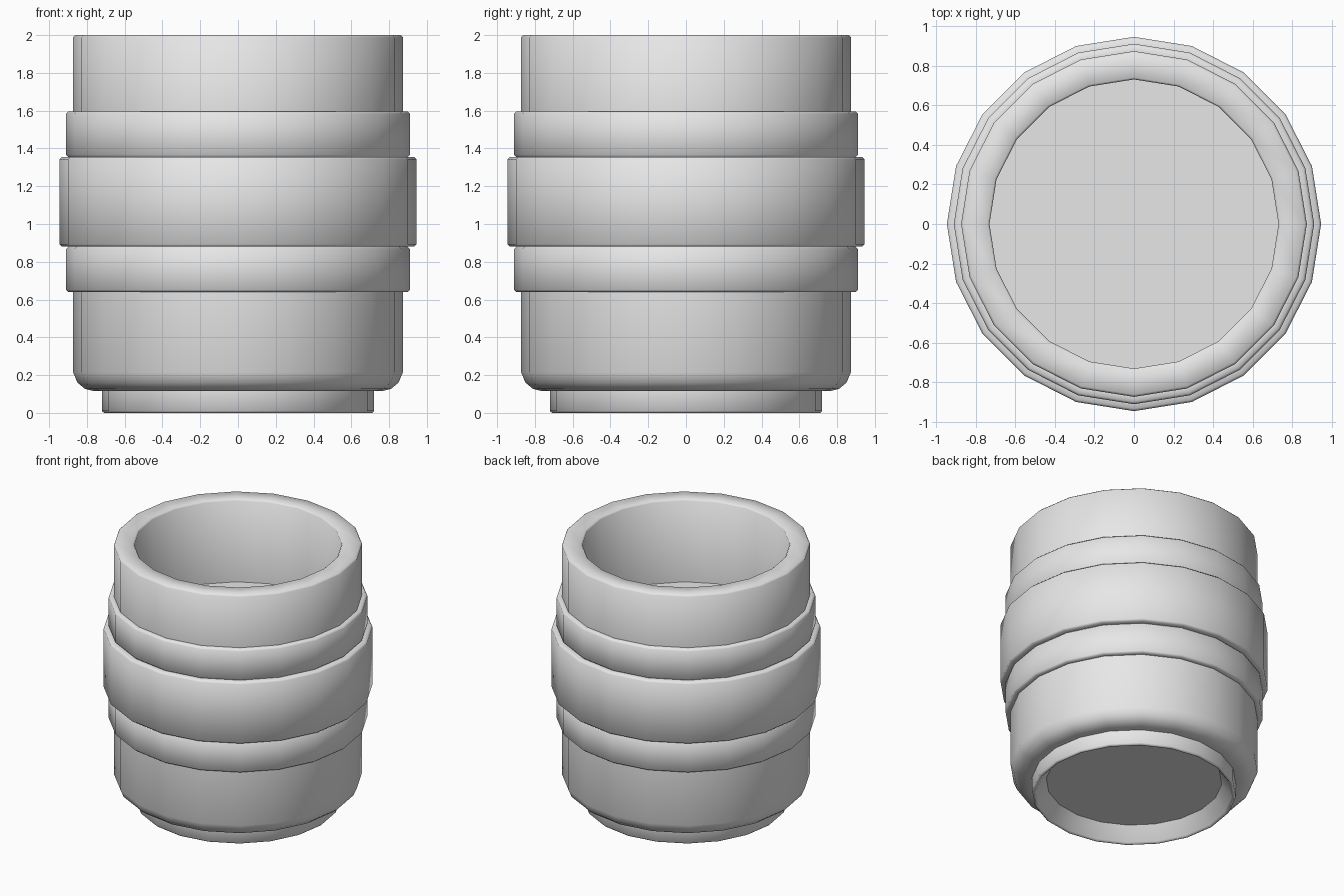
import bpy
import bmesh
import math

if "Cube" in bpy.data.objects:
    bpy.data.objects.remove(bpy.data.objects["Cube"])

SIDES = 20

clay = bpy.data.materials.new("light_grey")
clay.diffuse_color = (0.8, 0.8, 0.8, 1.0)
clay.use_nodes = True
clay.node_tree.nodes["Principled BSDF"].inputs["Base Color"].default_value = clay.diffuse_color


def lathe(name, profile, angle):
    """Revolve an (r, z) profile; radius 0 at the ends becomes a flat cap."""
    bm = bmesh.new()
    rings = []
    for r, z in profile:
        rings.append([bm.verts.new((r * math.cos(a), r * math.sin(a), z))
                      for a in (2 * math.pi * i / SIDES for i in range(SIDES))])
    for lo, hi in zip(rings, rings[1:]):
        for i in range(SIDES):
            j = (i + 1) % SIDES
            bm.faces.new((lo[i], lo[j], hi[j], hi[i]))
    bm.faces.new(list(reversed(rings[0])))
    bm.faces.new(rings[-1])
    bmesh.ops.recalc_face_normals(bm, faces=bm.faces[:])
    mesh = bpy.data.meshes.new(name)
    bm.to_mesh(mesh)
    bm.free()
    mesh.materials.append(clay)
    obj = bpy.data.objects.new(name, mesh)
    bpy.context.collection.objects.link(obj)
    bpy.ops.object.select_all(action='DESELECT')
    obj.select_set(True)
    bpy.context.view_layer.objects.active = obj
    bpy.ops.object.shade_smooth_by_angle(angle=math.radians(angle))
    return obj


def band(r, z0, z1, b=0.012):
    """Outer band with small bevels on both edges."""
    return [(r - b, z0), (r, z0 + b), (r, z1 - b), (r - b, z1)]


# hollow foot ring, from the recessed underside outwards
profile = [(0.62, 0.11), (0.69, 0.01), (0.70, 0.0), (0.71, 0.0),
           (0.72, 0.01), (0.72, 0.115)]

# rounded lower body
profile += [(0.76, 0.115), (0.81, 0.127), (0.85, 0.16), (0.873, 0.215), (0.873, 0.64)]

# stepped bands around the middle: narrow, wide, narrow
profile += band(0.91, 0.64, 0.88)
profile += band(0.945, 0.88, 1.355)
profile += band(0.91, 1.355, 1.595)

# upper body and rim
profile += [(0.873, 1.595), (0.873, 1.988), (0.861, 2.0)]

# inner wall down to the inside floor
profile += [(0.74, 2.0), (0.73, 1.99), (0.73, 1.36)]

lathe("cup", profile, 50)
